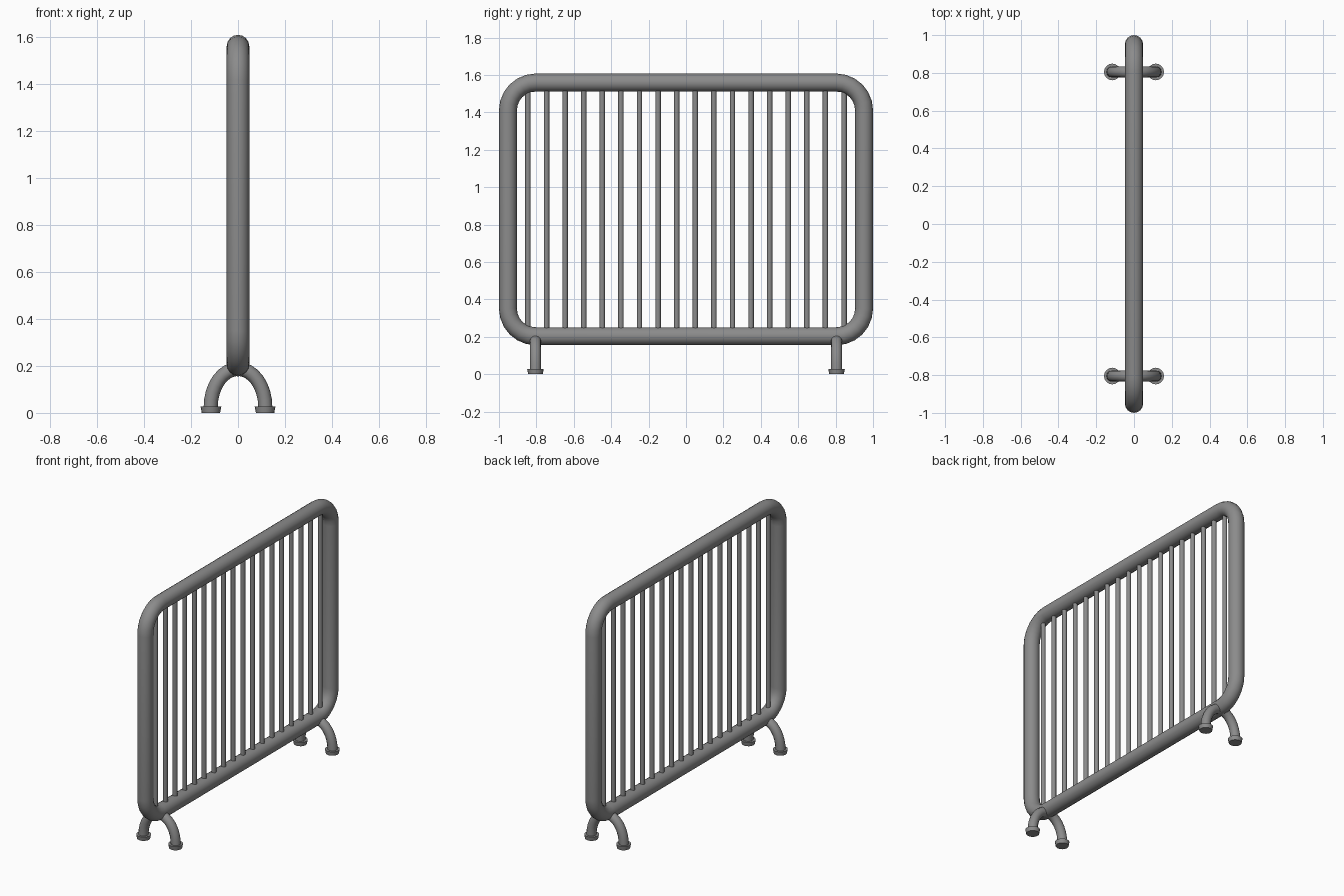
import bpy, math

if "Cube" in bpy.data.objects:
    bpy.data.objects.remove(bpy.data.objects["Cube"])

steel = bpy.data.materials.new("grey_steel")
steel.diffuse_color = (0.26, 0.26, 0.26, 1)
steel.use_nodes = True
steel.node_tree.nodes["Principled BSDF"].inputs["Base Color"].default_value = steel.diffuse_color


def finish(obj, name):
    obj.name = name
    obj.data.materials.clear()
    obj.data.materials.append(steel)
    bpy.ops.object.select_all(action='DESELECT')
    obj.select_set(True)
    bpy.context.view_layer.objects.active = obj
    bpy.ops.object.shade_smooth_by_angle(angle=math.radians(40))


def tube(name, points, radius, cyclic=False, res=6):
    """Round tube swept along a path, converted to mesh."""
    cu = bpy.data.curves.new(name, 'CURVE')
    cu.dimensions = '3D'
    cu.bevel_depth = radius
    cu.bevel_resolution = res
    cu.use_fill_caps = not cyclic
    sp = cu.splines.new('POLY')
    sp.points.add(len(points) - 1)
    for p, co in zip(sp.points, points):
        p.co = (*co, 1)
    sp.use_cyclic_u = cyclic
    ob = bpy.data.objects.new(name, cu)
    bpy.context.collection.objects.link(ob)
    bpy.ops.object.select_all(action='DESELECT')
    ob.select_set(True)
    bpy.context.view_layer.objects.active = ob
    bpy.ops.object.convert(target='MESH')
    finish(bpy.context.view_layer.objects.active, name)


def cone(name, x, y, z0, z1, r0, r1, sides=16):
    bpy.ops.mesh.primitive_cone_add(vertices=sides, radius1=r0, radius2=r1,
                                    depth=z1 - z0, location=(x, y, (z0 + z1) / 2))
    finish(bpy.context.object, name)


# Rounded rectangular frame
HY, Z0, Z1, R = 0.952, 0.203, 1.559, 0.148
path = []
for cy, cz, start in ((HY - R, Z1 - R, 0), (R - HY, Z1 - R, 90),
                      (R - HY, Z0 + R, 180), (HY - R, Z0 + R, 270)):
    for i in range(7):
        a = math.radians(start + 15 * i)
        path.append((0, cy + R * math.cos(a), cz + R * math.sin(a)))
tube("frame", path, 0.048, cyclic=True)

# Vertical bars
for i in range(18):
    y = -0.845 + 1.69 * i / 17
    cone(f"bar_{i + 1}", 0, y, 0.21, 1.55, 0.0145, 0.0145, 12)

# Arched legs with flared rubber feet
for side, y in (("left", -0.805), ("right", 0.805)):
    arch = [(0.116 * math.cos(math.pi * i / 16), y,
             0.025 + 0.162 * math.sin(math.pi * i / 16)) for i in range(17)]
    tube(f"leg_{side}", arch, 0.03, res=4)
    for tag, x in (("a", -0.115), ("b", 0.115)):
        cone(f"foot_{side}_{tag}", x, y, 0, 0.027, 0.039, 0.044)
